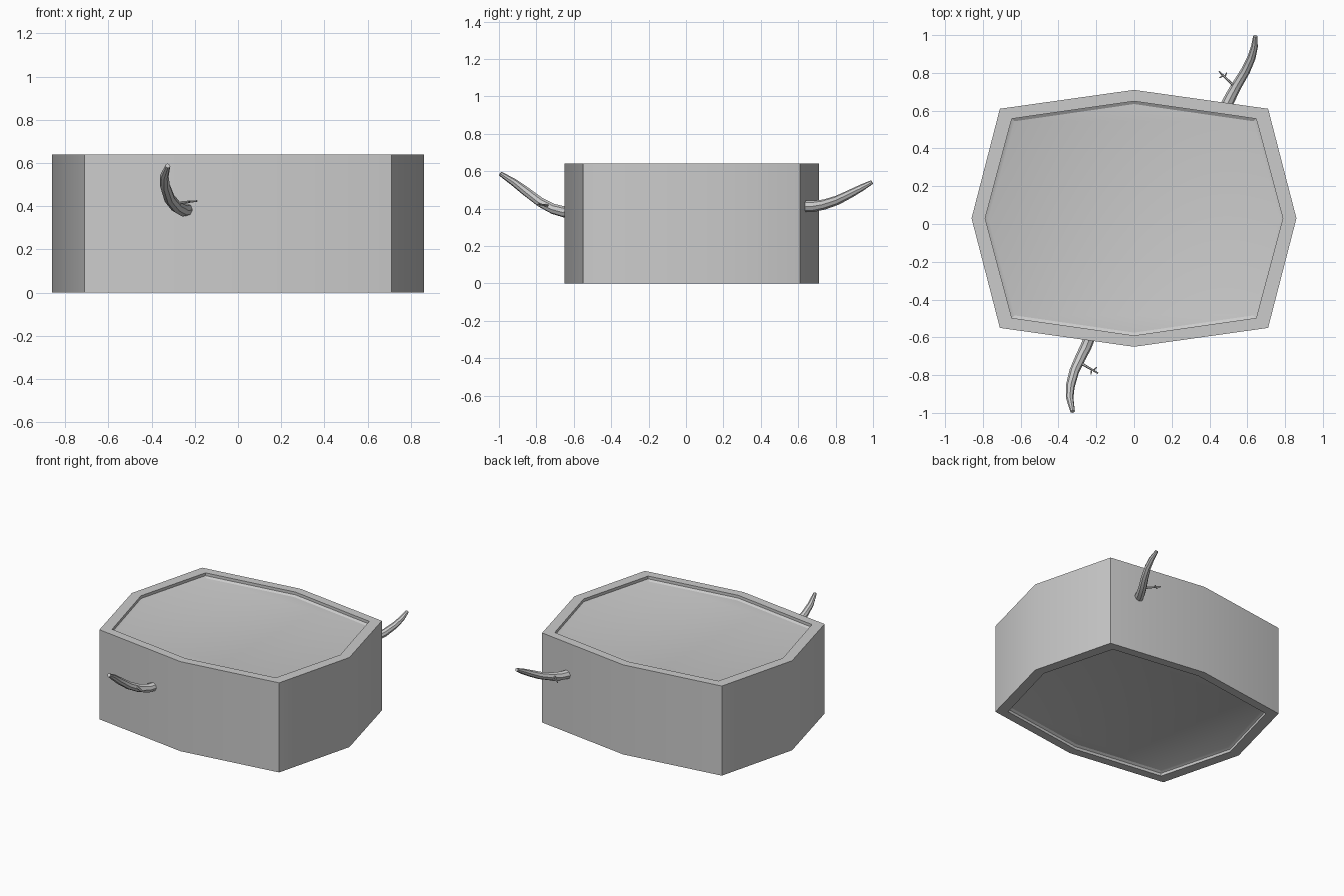
import bpy, bmesh, math
from mathutils import Vector

if "Cube" in bpy.data.objects:
    bpy.data.objects.remove(bpy.data.objects["Cube"])

HEIGHT, CY = 0.64, 0.03


def make_object(name, bm, angle):
    bmesh.ops.recalc_face_normals(bm, faces=bm.faces)
    mesh = bpy.data.meshes.new(name)
    bm.to_mesh(mesh)
    bm.free()
    ob = bpy.data.objects.new(name, mesh)
    bpy.context.collection.objects.link(ob)
    bpy.ops.object.select_all(action='DESELECT')
    ob.select_set(True)
    bpy.context.view_layer.objects.active = ob
    bpy.ops.object.shade_smooth_by_angle(angle=math.radians(angle))
    return ob


def skin(bm, rings):
    # bridge matching rings, then cap both ends
    n = len(rings[0])
    for a, b in zip(rings, rings[1:]):
        for i in range(n):
            j = (i + 1) % n
            bm.faces.new((a[i], a[j], b[j], b[i]))
    bm.faces.new(rings[0])
    bm.faces.new(rings[-1])


def octagon(bm, inset, z):
    k = inset
    x, cx, cy, y = 0.86 - k * 1.2, 0.71 - k * 1.05, 0.58 - k * 0.88, 0.68 - k
    pts = [(x, 0), (cx, cy), (0, y), (-cx, cy), (-x, 0), (-cx, -cy), (0, -y), (cx, -cy)]
    return [bm.verts.new((px, py + CY, z)) for px, py in pts]


def tube(bm, path, sides):
    # path: (x, y, z, radius)
    pts = [Vector(p[:3]) for p in path]
    rings = []
    for i, p in enumerate(pts):
        d = (pts[min(i + 1, len(pts) - 1)] - pts[max(i - 1, 0)]).normalized()
        u = d.cross(Vector((0.1, 0.05, 1))).normalized()
        v = d.cross(u)
        rings.append([bm.verts.new(p + path[i][3] * (u * math.cos(a) + v * math.sin(a)))
                      for a in (2 * math.pi * k / sides for k in range(sides))])
    skin(bm, rings)


# Eight-sided body with a shallow recess in the top and bottom
bm = bmesh.new()
profile = [(0.075, 0.03), (0.06, 0.02), (0.06, 0), (0, 0),
           (0, HEIGHT), (0.06, HEIGHT), (0.06, HEIGHT - 0.02), (0.075, HEIGHT - 0.03)]
skin(bm, [octagon(bm, k, z) for k, z in profile])
make_object("body", bm, 30)


def branch(name, path, twig_start, twig_end):
    bm = bmesh.new()
    tube(bm, path, 8)
    # side twig with two tiny crossing shoots
    a, b = Vector(twig_start), Vector(twig_end)
    tube(bm, [(*a, 0.008), (*a.lerp(b, 0.5), 0.006), (*b, 0.004)], 6)
    side = (b - a).cross(Vector((0, 0, 1))).normalized()
    out = (b - a).normalized()
    for t, s in ((0.65, 1), (0.72, -1)):
        p = a.lerp(b, t)
        q = p + side * s * 0.024 + out * 0.008
        tube(bm, [(*p, 0.005), (*q, 0.003)], 5)
    make_object(name, bm, 40)


# Branch arms
branch("front_branch",
       [(-0.235, -0.60, 0.385, 0.030), (-0.255, -0.65, 0.382, 0.030), (-0.285, -0.71, 0.398, 0.028),
        (-0.317, -0.78, 0.435, 0.026), (-0.338, -0.86, 0.495, 0.024),
        (-0.341, -0.92, 0.54, 0.020), (-0.325, -0.993, 0.587, 0.012)],
       (-0.285, -0.735, 0.415), (-0.19, -0.79, 0.424))
branch("back_branch",
       [(0.485, 0.62, 0.412, 0.032), (0.515, 0.68, 0.412, 0.030), (0.548, 0.74, 0.422, 0.027),
        (0.59, 0.81, 0.445, 0.025), (0.622, 0.88, 0.48, 0.022),
        (0.638, 0.94, 0.512, 0.018), (0.642, 0.995, 0.542, 0.011)],
       (0.535, 0.725, 0.425), (0.45, 0.808, 0.432))
